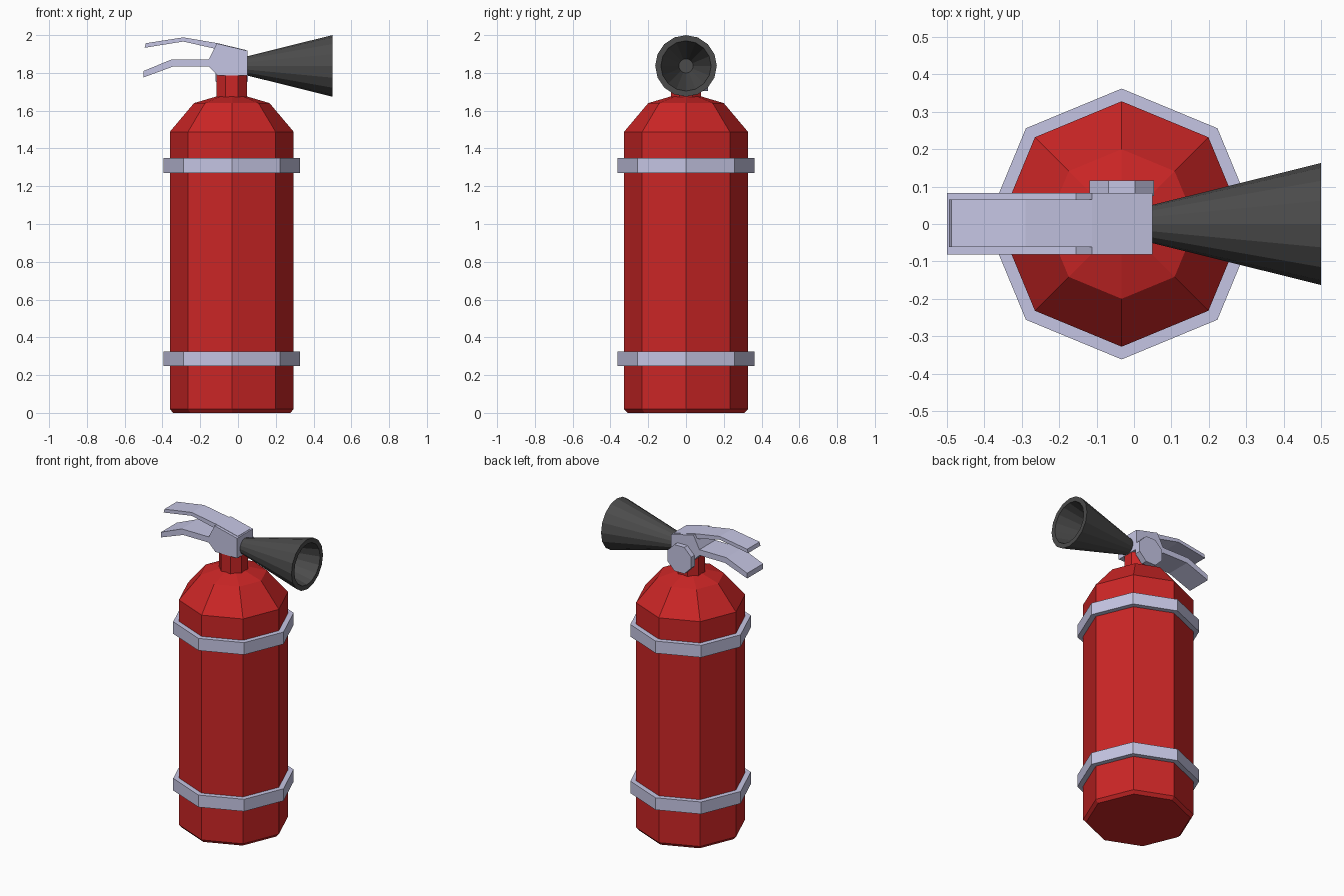
import bpy, bmesh
from math import sin, cos, pi

if "Cube" in bpy.data.objects:
    bpy.data.objects.remove(bpy.data.objects["Cube"])

CX = -0.033  # axis of the tank


def material(name, rgb):
    m = bpy.data.materials.new(name)
    m.diffuse_color = (*rgb, 1)
    m.use_nodes = True
    m.node_tree.nodes["Principled BSDF"].inputs["Base Color"].default_value = m.diffuse_color
    return m


red = material("red_paint", (0.60, 0.019, 0.019))
black = material("black_rubber", (0.07, 0.07, 0.07))
steel = material("pale_steel", (0.56, 0.56, 0.77))


def finish(name, bm, mat):
    bmesh.ops.recalc_face_normals(bm, faces=bm.faces)
    me = bpy.data.meshes.new(name)
    bm.to_mesh(me)
    bm.free()
    ob = bpy.data.objects.new(name, me)
    bpy.context.collection.objects.link(ob)
    me.materials.append(mat)
    return ob


def lathe(name, profile, sides, place, mat, turn=0.0, closed=False):
    """Sweep (radius, height) points round an axis; place maps (u, v, h) to xyz."""
    bm = bmesh.new()
    rings = []
    for r, h in profile:
        angles = [2 * pi * (i + turn) / sides for i in range(sides)]
        rings.append([bm.verts.new(place(r * cos(a), r * sin(a), h)) for a in angles])
    pairs = list(zip(rings, rings[1:]))
    if closed:
        pairs.append((rings[-1], rings[0]))
    for a, b in pairs:
        for i in range(sides):
            j = (i + 1) % sides
            bm.faces.new((a[i], a[j], b[j], b[i]))
    if not closed:
        bm.faces.new(rings[0])
        bm.faces.new(rings[-1])
    return finish(name, bm, mat)


def plate(name, outline, y0, y1):
    """Extrude an x-z outline across the width."""
    bm = bmesh.new()
    face = bm.faces.new([bm.verts.new((x, y0, z)) for x, z in outline])
    new = bmesh.ops.extrude_face_region(bm, geom=[face])["geom"]
    bmesh.ops.translate(bm, vec=(0, y1 - y0, 0),
                        verts=[g for g in new if isinstance(g, bmesh.types.BMVert)])
    return finish(name, bm, steel)


def upright(u, v, h):
    return (CX + u, v, h)


# Tank with bevelled foot and shoulder, and its neck
lathe("tank", [(0.31, 0), (0.328, 0.02), (0.328, 1.488), (0.2, 1.64), (0.075, 1.677)],
      8, upright, red)
lathe("neck", [(0.087, 1.66), (0.087, 1.80)], 8, upright, red, turn=0.5)

# Mounting bands
for name, z0, z1 in (("lower_band", 0.247, 0.326), ("upper_band", 1.27, 1.349)):
    lathe(name, [(0.326, z0), (0.362, z0), (0.362, z1), (0.326, z1)],
          8, upright, steel, closed=True)

# Valve head with the fixed carrying handle
plate("valve_head", [(0.05, 1.917), (-0.112, 1.956), (-0.155, 1.872), (-0.35, 1.872),
                     (-0.50, 1.81), (-0.50, 1.776), (-0.34, 1.835), (-0.155, 1.835),
                     (-0.108, 1.787), (0.05, 1.787)], -0.081, 0.083)

# Squeeze lever
plate("squeeze_lever", [(0.042, 1.921), (-0.112, 1.958), (-0.29, 1.988), (-0.488, 1.957),
                        (-0.494, 1.933), (-0.29, 1.966), (-0.13, 1.93), (0.042, 1.89)],
      -0.062, 0.065)

# Pressure gauge on the back
lathe("pressure_gauge", [(0.093, 0.075), (0.093, 0.116)],
      8, lambda u, v, h: (CX + u, h, 1.79 + v), steel, turn=0.5)

# Hollow discharge horn
lathe("horn", [(0.05, 0.045), (0.163, 0.5), (0.133, 0.5), (0.038, 0.12)],
      16, lambda u, v, h: (h, u, 1.837 + v), black)
